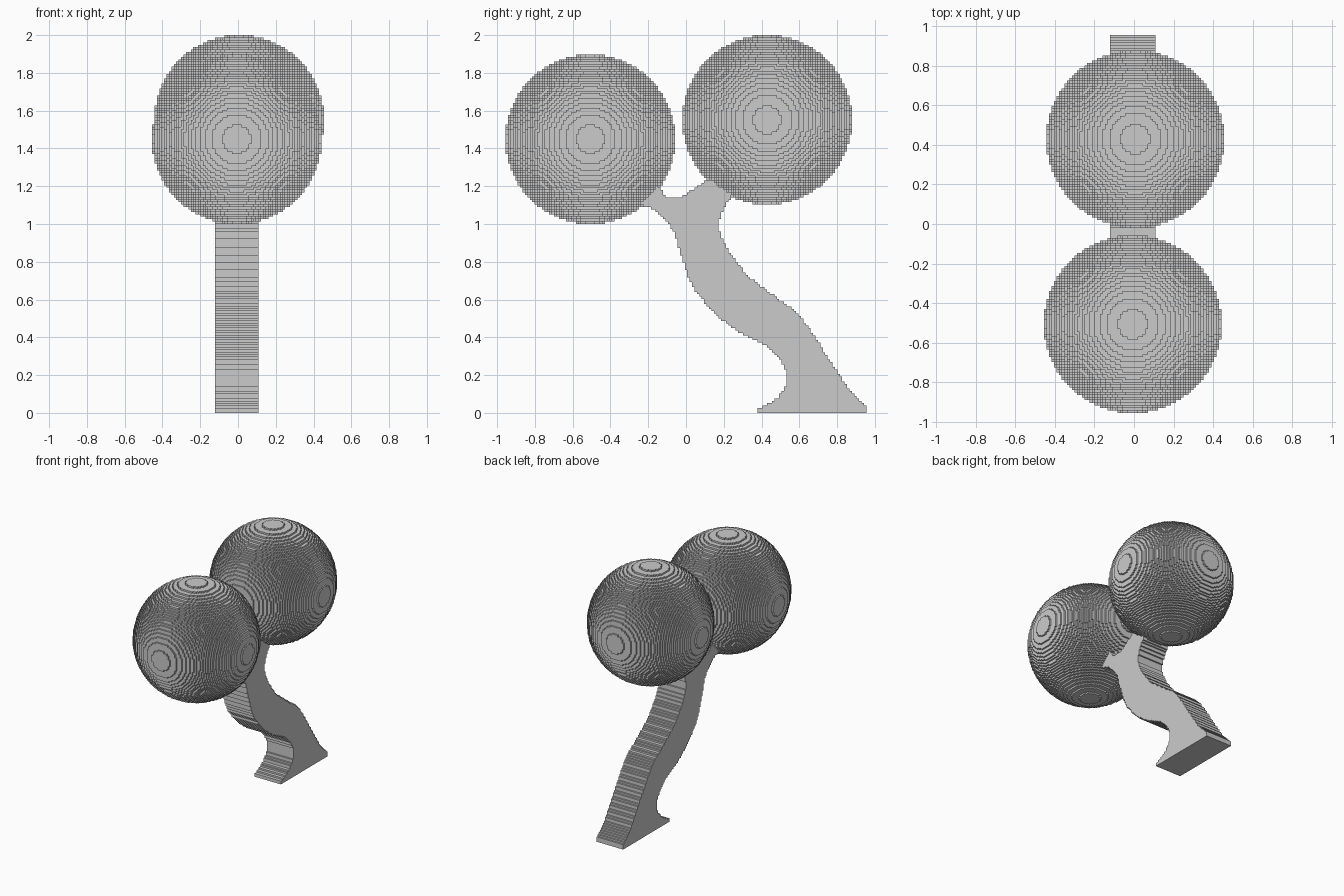
import bpy
import bmesh
from itertools import product
from math import radians

cube = bpy.data.objects.get("Cube")
if cube:
    bpy.data.objects.remove(cube, do_unlink=True)

VOXEL = 2 / 156


def voxel_object(name, cells, origin, size, merge=False):
    """Skin a set of integer cells with outward-facing square faces."""
    bm = bmesh.new()
    verts = {}

    def vert(corner):
        if corner not in verts:
            verts[corner] = bm.verts.new(
                [o + c * s for o, c, s in zip(origin, corner, size)])
        return verts[corner]

    for cell in cells:
        for axis, side in product(range(3), (0, 1)):
            neighbour = list(cell)
            neighbour[axis] += 1 if side else -1
            if tuple(neighbour) in cells:
                continue
            u, w = (axis + 1) % 3, (axis + 2) % 3
            loop = []
            for du, dw in ((0, 0), (1, 0), (1, 1), (0, 1)):
                corner = list(cell)
                corner[axis] += side
                corner[u] += du
                corner[w] += dw
                loop.append(vert(tuple(corner)))
            bm.faces.new(loop if side else loop[::-1])

    # Join coplanar squares into clean stepped faces
    if merge:
        bmesh.ops.dissolve_limit(bm, angle_limit=radians(1),
                                 verts=bm.verts[:], edges=bm.edges[:])
    mesh = bpy.data.meshes.new(name)
    bm.to_mesh(mesh)
    bm.free()
    obj = bpy.data.objects.new(name, mesh)
    bpy.context.collection.objects.link(obj)
    return obj


def ball(name, centre, radius=35):
    """Stepped ball; centre and radius are counted in voxels."""
    span = range(-radius, radius)
    cells = {c for c in product(span, repeat=3)
             if sum((i + 0.5) ** 2 for i in c) <= radius ** 2}
    return voxel_object(name, cells, [c * VOXEL for c in centre], [VOXEL] * 3)


def inside(y, z, outline):
    """Even-odd test of a point against a closed outline."""
    hit = False
    for (y1, z1), (y2, z2) in zip(outline, outline[1:] + outline[:1]):
        if (z1 > z) != (z2 > z) and y < y1 + (z - z1) * (y2 - y1) / (z2 - z1):
            hit = not hit
    return hit


# Foliage balls
ball("front_foliage", (-0.5, -39.5, 113))
ball("back_foliage", (0.5, 33.5, 121))

# Trunk side profile (y, z): front edge, fork, then back edge
front_edge = [(0.37, 0), (0.38, 0.02), (0.43, 0.045), (0.49, 0.085),
              (0.535, 0.15), (0.535, 0.215), (0.5, 0.28), (0.44, 0.345),
              (0.33, 0.4), (0.23, 0.46), (0.15, 0.53), (0.06, 0.63),
              (0.01, 0.72), (-0.03, 0.85), (-0.06, 0.95), (-0.1, 1.01),
              (-0.16, 1.07), (-0.23, 1.1)]
fork = [(-0.26, 1.14), (-0.2, 1.22), (-0.13, 1.18), (-0.1, 1.135),
        (-0.05, 1.135), (0, 1.155), (0.06, 1.2), (0.12, 1.24),
        (0.2, 1.26), (0.26, 1.18)]
back_edge = [(0.235, 1.14), (0.2, 1.08), (0.175, 1.02), (0.18, 0.95),
             (0.23, 0.85), (0.32, 0.73), (0.45, 0.63), (0.58, 0.54),
             (0.66, 0.44), (0.74, 0.31), (0.82, 0.19), (0.89, 0.09),
             (0.955, 0.04), (0.955, 0)]
outline = front_edge + fork + back_edge

# Trunk: one wide cell across, stepped along its profile
start = -74.5 * VOXEL
trunk_cells = {(0, j, k) for j, k in product(range(149), range(110))
               if inside(start + (j + 0.5) * VOXEL, (k + 0.5) * VOXEL, outline)}
voxel_object("trunk", trunk_cells, (-9.5 * VOXEL, start, 0),
             (18 * VOXEL, VOXEL, VOXEL), merge=True)
